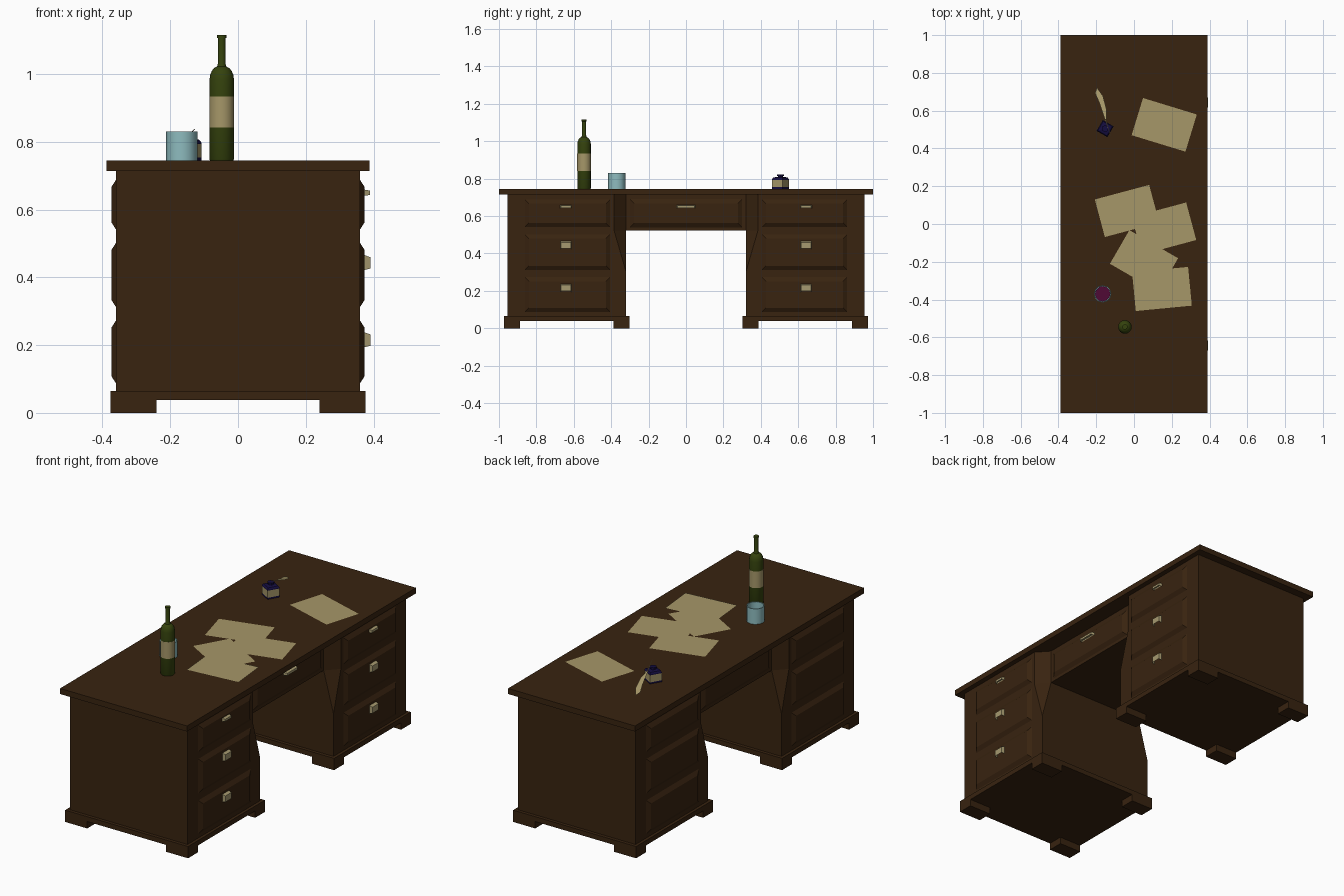
import bpy, bmesh, math
from mathutils import Vector, Matrix

if "Cube" in bpy.data.objects:
    bpy.data.objects.remove(bpy.data.objects["Cube"])


def material(name, rgb):
    m = bpy.data.materials.new(name)
    m.diffuse_color = (*rgb, 1)
    m.use_nodes = True
    m.node_tree.nodes["Principled BSDF"].inputs["Base Color"].default_value = m.diffuse_color
    return m


wood = material("dark_wood", (0.04, 0.017, 0.005))
paper_mat = material("paper", (0.38, 0.31, 0.14))
brass = material("brass", (0.38, 0.32, 0.16))
green = material("green_glass", (0.035, 0.055, 0.004))
pale = material("pale_glass", (0.27, 0.5, 0.52))
wine = material("wine", (0.08, 0.003, 0.035))
ink = material("ink_blue", (0.007, 0.004, 0.05))


def finish(name, bm, mat, recalc=True):
    bmesh.ops.remove_doubles(bm, verts=bm.verts, dist=1e-5)
    if recalc:
        bmesh.ops.recalc_face_normals(bm, faces=bm.faces)
    me = bpy.data.meshes.new(name)
    bm.to_mesh(me)
    bm.free()
    ob = bpy.data.objects.new(name, me)
    bpy.context.collection.objects.link(ob)
    me.materials.append(mat)
    return ob


def loft(name, rings, mat):
    """Closed solid skinned through rings of equal point count."""
    bm = bmesh.new()
    vs = [[bm.verts.new(p) for p in r] for r in rings]
    n = len(rings[0])
    for a, b in zip(vs, vs[1:]):
        for i in range(n):
            j = (i + 1) % n
            bm.faces.new((a[i], a[j], b[j], b[i]))
    bm.faces.new(vs[0])
    bm.faces.new(vs[-1])
    return finish(name, bm, mat)


def rect_z(x0, x1, y0, y1, z):
    return [(x0, y0, z), (x1, y0, z), (x1, y1, z), (x0, y1, z)]


def rect_x(x, y, z0, z1, w):
    return [(x, y - w, z0), (x, y + w, z0), (x, y + w, z1), (x, y - w, z1)]


def box(name, x0, x1, y0, y1, z0, z1, mat):
    return loft(name, [rect_z(x0, x1, y0, y1, z) for z in (z0, z1)], mat)


def lathe(name, cx, cy, profile, n, mat, smooth=True):
    rings = [[(cx + r * math.cos(2 * math.pi * i / n), cy + r * math.sin(2 * math.pi * i / n), z)
              for i in range(n)] for r, z in profile]
    ob = loft(name, rings, mat)
    if smooth:
        bpy.ops.object.select_all(action='DESELECT')
        ob.select_set(True)
        bpy.context.view_layer.objects.active = ob
        bpy.ops.object.shade_smooth_by_angle(angle=math.radians(40))
    return ob


def drawer_front(name, side, x, y, z0, z1, w):
    b = 0.022
    loft(name, [rect_x(side * (x - 0.005), y, z0, z1, w), rect_x(side * x, y, z0, z1, w),
                rect_x(side * (x + 0.014), y, z0 + b, z1 - b, w - b)], wood)


def cup_handle(name, x, y, z, w, h, depth):
    """Tapered pull, hollowed from below."""
    ob = loft(name, [rect_x(x, y, z - h, z + h, w),
                     rect_x(x + depth, y, z - h * 0.75, z + h * 0.65, w * 0.85)], brass)
    bm = bmesh.new()
    bm.from_mesh(ob.data)
    bottom = min(bm.faces, key=lambda f: f.normal.z)
    bmesh.ops.inset_individual(bm, faces=[bottom], thickness=0.004)
    for v in bottom.verts:
        v.co.z += h
    bm.to_mesh(ob.data)
    bm.free()


# Desk top and centre section
box("desk_top", -0.388, 0.388, -1, 1, 0.714, 0.745, wood)
box("centre_case", -0.30, 0.30, -0.33, 0.33, 0.524, 0.716, wood)
for side in (1, -1):
    drawer_front("centre_drawer", side, 0.30, 0, 0.54, 0.69, 0.30)
cup_handle("centre_handle", 0.313, 0, 0.65, 0.052, 0.009, 0.02)

# Pedestals
DRAWERS = ((0.541, 0.688), (0.312, 0.502), (0.087, 0.273))
for s in (-1, 1):
    # case with tapered cuts on the knee-hole corners
    rings = []
    for z, cx, cy in ((0.06, 0, 0), (0.30, 0, 0), (0.524, 0.06, 0.065), (0.716, 0.06, 0.065)):
        rings.append([(-0.36, s * 0.955, z), (0.36, s * 0.955, z),
                      (0.36, s * (0.32 + cy), z), (0.36 - cx, s * 0.32, z),
                      (cx - 0.36, s * 0.32, z), (-0.36, s * (0.32 + cy), z)])
    loft("pedestal_case", rings, wood)
    y0, y1 = sorted((s * 0.973, s * 0.302))
    box("plinth", -0.376, 0.376, y0, y1, 0.038, 0.065, wood)
    for fx in (-1, 1):
        x0, x1 = sorted((fx * 0.376, fx * 0.241))
        for fy in (y0, y1 - 0.085):
            box("foot", x0, x1, fy, fy + 0.085, 0, 0.038, wood)
        for z0, z1 in DRAWERS:
            drawer_front("drawer", fx, 0.36, s * 0.634, z0, z1, 0.228)
    cup_handle("top_handle", 0.373, s * 0.642, 0.65, 0.031, 0.009, 0.017)
    for z in (0.444, 0.216):
        cup_handle("cup_handle", 0.366, s * 0.642, z, 0.031, 0.024, 0.025)

# Loose sheets: centre, angle
SHEETS = ((0.16, 0.525, -17), (-0.037, 0.069, 15), (0.159, -0.024, 15),
          (0.053, -0.196, -30), (0.148, -0.344, 5.5))
for i, (x, y, a) in enumerate(SHEETS):
    m = Matrix.Translation((x, y, 0.7462 + 0.0005 * i)) @ Matrix.Rotation(math.radians(a), 4, 'Z')
    bm = bmesh.new()
    bm.faces.new([bm.verts.new(m @ Vector((u * 0.149, v * 0.103, 0)))
                  for u, v in ((-1, -1), (1, -1), (1, 1), (-1, 1))])
    finish("paper_sheet", bm, paper_mat, False)

# Wine bottle
bx, by = -0.048, -0.545
lathe("bottle", bx, by, [(0.034, 0.745), (0.036, 0.748), (0.036, 0.985), (0.034, 0.998),
                         (0.029, 1.01), (0.022, 1.018), (0.014, 1.022), (0.0115, 1.03), (0.0115, 1.106),
                         (0.014, 1.107), (0.014, 1.115)], 16, green)
lathe("bottle_label", bx, by, [(0.0365, 0.842), (0.0365, 0.934)], 16, paper_mat)

# Drinking glass with wine
gx, gy = -0.166, -0.37
lathe("glass", gx, gy, [(0.046, 0.745), (0.046, 0.83), (0.041, 0.83), (0.041, 0.752)], 12, pale)
lathe("wine_fill", gx, gy, [(0.0405, 0.753), (0.0405, 0.785)], 12, wine)

# Ink bottle
ix, iy = -0.153, 0.505


def square(h, z):
    m = Matrix.Rotation(math.radians(-30), 4, 'Z')
    return [Vector((ix, iy, z)) + m @ Vector((u * h, v * h, 0))
            for u, v in ((-1, -1), (1, -1), (1, 1), (-1, 1))]


loft("ink_bottle", [square(0.033, 0.745), square(0.033, 0.798),
                    square(0.028, 0.806), square(0.014, 0.809)], ink)
loft("ink_label", [square(0.0335, 0.754), square(0.0335, 0.793)], paper_mat)
lathe("ink_neck", ix, iy, [(0.013, 0.805), (0.013, 0.813), (0.018, 0.814), (0.018, 0.823)],
      8, ink, False)

# Quill leaning over the ink bottle
QUILL = ((-0.12, 0.457), (-0.147, 0.55), (-0.146, 0.608), (-0.164, 0.677),
         (-0.196, 0.722), (-0.206, 0.693), (-0.185, 0.645), (-0.153, 0.55))
bm = bmesh.new()
bm.faces.new([bm.verts.new((x, y, 0.846 - 0.342 * (y - 0.457))) for x, y in QUILL])
finish("quill", bm, paper_mat, False)
